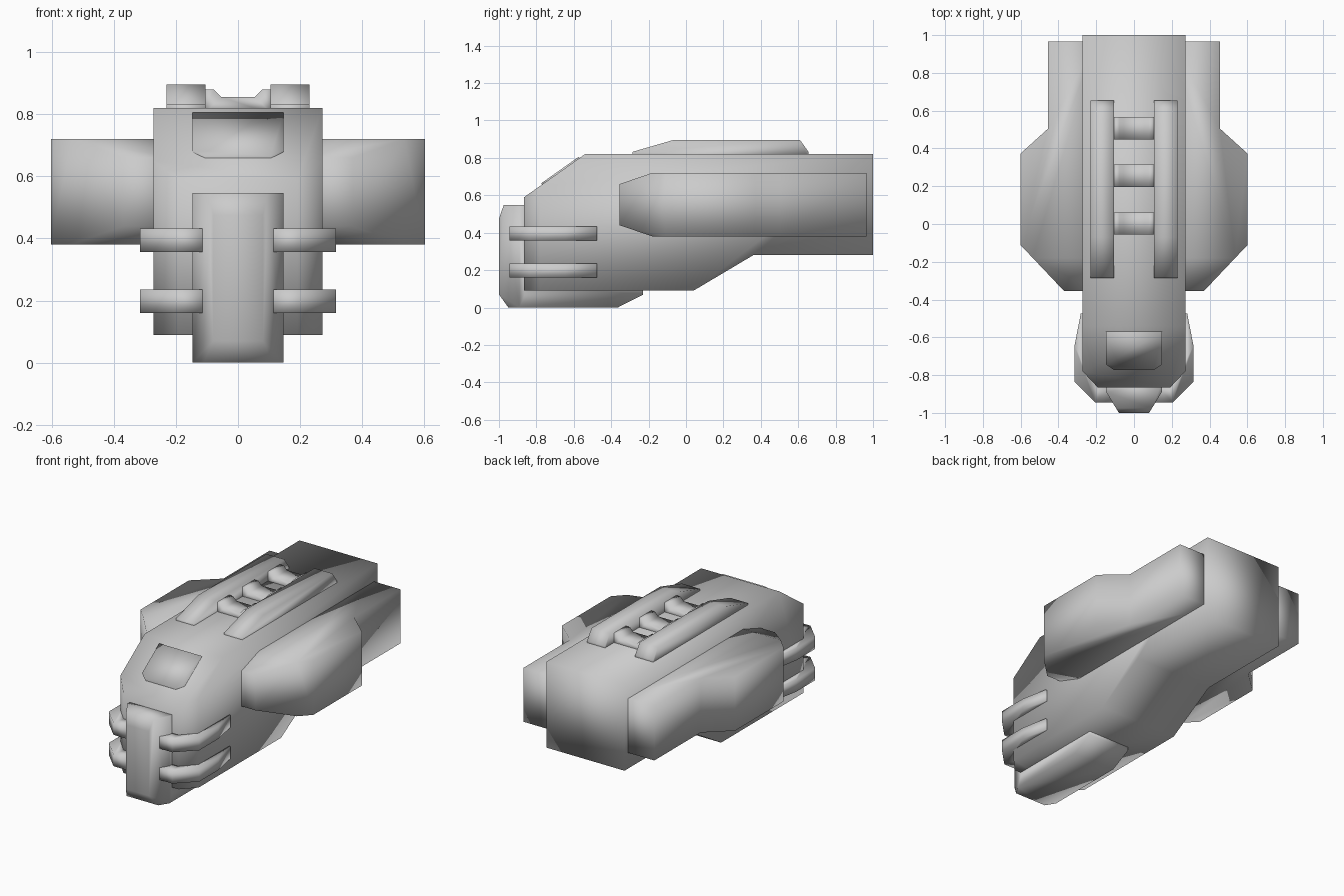
import bpy, bmesh
from mathutils import Vector

if "Cube" in bpy.data.objects:
    bpy.data.objects.remove(bpy.data.objects["Cube"])


def part(name, profile, axis, lo, hi, cuts=(), mirror=False):
    """Extrude a 2D profile along an axis, slice off corners, shade smooth."""
    place = {'x': lambda a, b, c: (c, a, b),
             'y': lambda a, b, c: (a, c, b),
             'z': lambda a, b, c: (a, b, c)}[axis]
    bm = bmesh.new()
    face = bm.faces.new([bm.verts.new(place(a, b, lo)) for a, b in profile])
    ext = bmesh.ops.extrude_face_region(bm, geom=[face], use_keep_orig=True)
    moved = [v for v in ext['geom'] if isinstance(v, bmesh.types.BMVert)]
    bmesh.ops.translate(bm, verts=moved, vec=place(0, 0, hi - lo))
    for point, normal in cuts:
        bmesh.ops.bisect_plane(bm, geom=bm.verts[:] + bm.edges[:] + bm.faces[:],
                               plane_co=point, plane_no=Vector(normal).normalized(),
                               clear_outer=True)
        bmesh.ops.holes_fill(bm, edges=[e for e in bm.edges if e.is_boundary], sides=0)
    bmesh.ops.remove_doubles(bm, verts=bm.verts[:], dist=0.0005)
    bmesh.ops.recalc_face_normals(bm, faces=bm.faces[:])
    for f in bm.faces:
        f.smooth = True
    mesh = bpy.data.meshes.new(name)
    bm.to_mesh(mesh)
    bm.free()
    ob = bpy.data.objects.new(name, mesh)
    bpy.context.collection.objects.link(ob)
    if mirror:
        ob.modifiers.new("mirror", 'MIRROR').use_clip = False
    return ob


# Main hull with sloped nose and chamfered front corners
part("hull", [(1, 0.28), (1, 0.82), (-0.54, 0.82), (-0.865, 0.59),
              (-0.865, 0.09), (0.04, 0.09), (0.36, 0.28)], 'x', -0.272, 0.272,
     [((s * 0.272, -0.78, 0), (s * 0.085, -0.08, 0)) for s in (-1, 1)])

# Window panel lying on the nose slope
panel = part("nose_window", [(-0.147, 0.02), (0.147, 0.02), (0.147, -0.19),
                             (0.105, -0.225), (-0.105, -0.225), (-0.147, -0.19)],
             'z', -0.03, 0.008)
panel.location = (0, -0.585, 0.788)
panel.rotation_euler = (0.616, 0, 0)

# Front beam that wraps under the hull as a keel
part("front_keel", [(-0.84, 0.547), (-0.975, 0.547), (-1, 0.475), (-1, 0.07),
                    (-0.95, 0), (-0.365, 0), (-0.23, 0.068), (-0.23, 0.12),
                    (-0.84, 0.12)], 'x', -0.147, 0.147,
     [((s * 0.147, -0.89, 0), (s * 0.11, -0.067, 0)) for s in (-1, 1)])

# Claw bands gripping the front corners
claw = [(0.11, -0.945), (0.205, -0.945), (0.315, -0.835), (0.315, -0.645),
        (0.282, -0.475), (0.255, -0.475), (0.255, -0.76), (0.18, -0.84), (0.11, -0.84)]
for label, z in (("lower", 0.16), ("upper", 0.357)):
    part(label + "_claws", claw, 'z', z, z + 0.075, mirror=True)

# Side pods with wedge-shaped fronts
part("side_pods", [(0.2, -0.355), (0.37, -0.355), (0.602, -0.11), (0.602, 0.372),
                   (0.455, 0.505), (0.455, 0.965), (0.2, 0.965)], 'z', 0.38, 0.72,
     [((0, -0.18, 0.72), (0, -0.06, 0.175)),
      ((0, -0.18, 0.38), (0, -0.06, -0.175))], mirror=True)

# Roof rails
part("roof_rails", [(-0.287, 0.8), (-0.287, 0.832), (-0.07, 0.895), (0.61, 0.895),
                    (0.655, 0.832), (0.655, 0.8)], 'x', 0.105, 0.23, mirror=True)

# Dipped rungs between the rails
rung = [(-0.11, 0.8), (-0.11, 0.88), (-0.078, 0.88), (-0.055, 0.856),
        (0.055, 0.856), (0.078, 0.88), (0.11, 0.88), (0.11, 0.8)]
for i in range(3):
    y = 0.002 + i * 0.252
    part(f"roof_rung_{i + 1}", rung, 'y', y - 0.058, y + 0.06)
